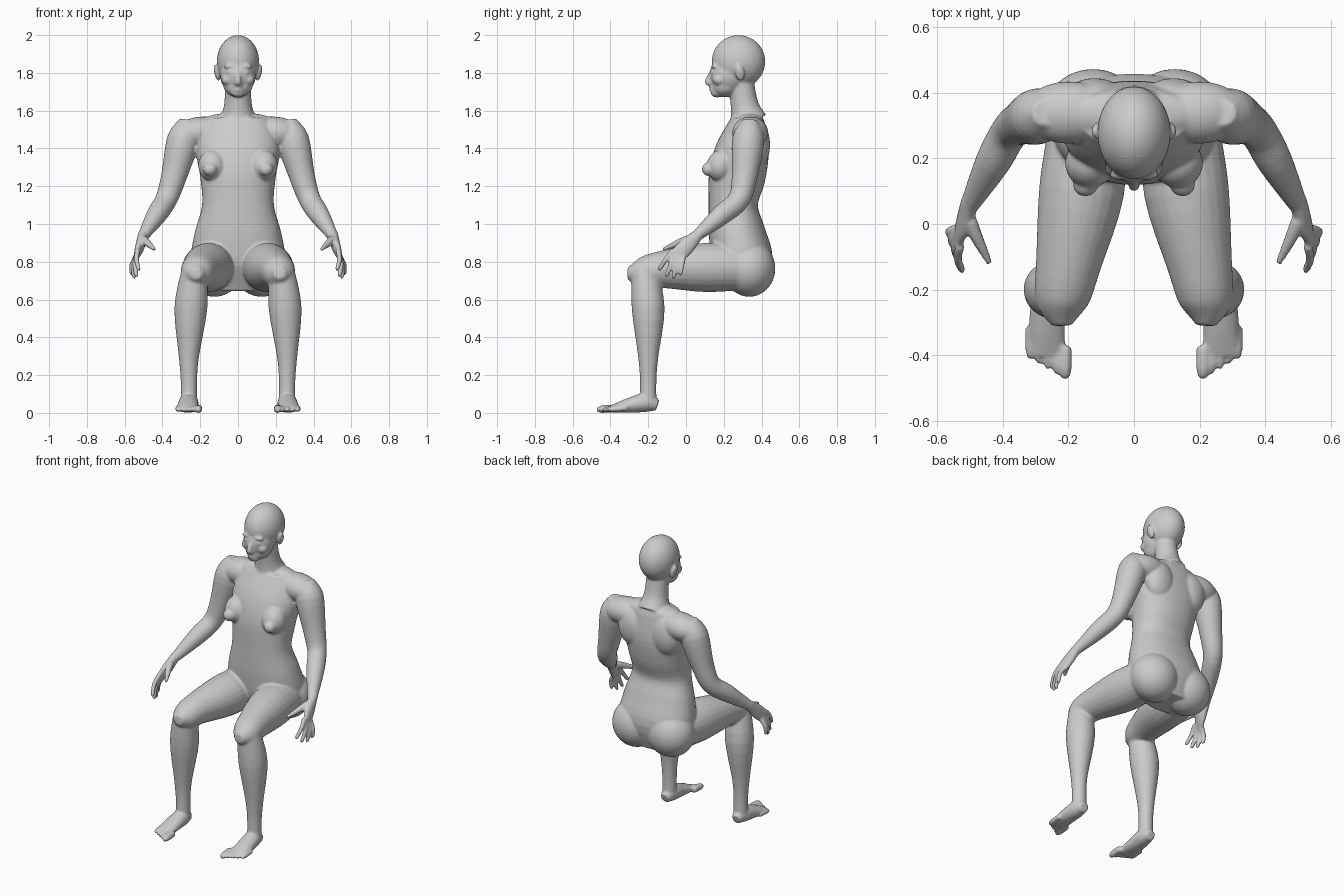
import bpy, bmesh, math
from mathutils import Vector, Matrix

if "Cube" in bpy.data.objects:
    bpy.data.objects.remove(bpy.data.objects["Cube"], do_unlink=True)

bm = bmesh.new()


def spline(a, b, c, d, t):
    """Smooth curve from b to c, with a and d as its neighbours."""
    return b + t / 2 * (c - a + t * (2 * a - 5 * b + 4 * c - d + t * (3 * (b - c) + d - a)))


def squared(value, power):
    return math.copysign(abs(value) ** power, value)


def loft(*rows, power=1, sides=24, steps=4):
    """Closed tube through rows of x, y, z, half width and, if not round, half depth."""
    rows = [Vector(row if len(row) == 5 else (*row, row[-1])) for row in rows]
    padded = [rows[0], *rows, rows[-1]]
    path = [spline(*padded[i:i + 4], s / steps)
            for i in range(len(rows) - 1) for s in range(steps)]
    path.append(rows[-1])
    last = len(path) - 1
    rings = []
    for i, row in enumerate(path):
        along = (path[min(i + 1, last)] - path[max(i - 1, 0)]).to_3d().normalized()
        across = Vector((1, 0, 0))
        across = (across - along * across.dot(along)).normalized()
        upward = along.cross(across)
        ring = []
        for k in range(sides):
            angle = math.tau * k / sides
            offset = across * squared(math.cos(angle), power) * row[3]
            offset += upward * squared(math.sin(angle), power) * row[4]
            ring.append(bm.verts.new(row.to_3d() + offset))
        rings.append(ring)
    for lower, upper in zip(rings, rings[1:]):
        for k in range(sides):
            n = (k + 1) % sides
            bm.faces.new((lower[k], lower[n], upper[n], upper[k]))
    bm.faces.new(reversed(rings[0]))
    bm.faces.new(rings[-1])


def ball(centre, radii, tilt=0, turn=0):
    """Ellipsoid, tilted about x and turned about y."""
    matrix = (Matrix.Translation(centre) @ Matrix.Rotation(turn, 4, 'Y')
              @ Matrix.Rotation(tilt, 4, 'X') @ Matrix.Diagonal((*radii, 1)))
    bmesh.ops.create_uvsphere(bm, u_segments=32, v_segments=20, radius=1, matrix=matrix)


def arm():
    # Shoulder and shoulder blade
    ball((.2, .34, 1.485), (.14, .095, .083), turn=.1)
    ball((.12, .375, 1.42), (.1, .07, .13))
    # Shoulder to wrist
    loft((.27, .34, 1.55, .04), (.29, .33, 1.45, .085), (.34, .31, 1.25, .068),
         (.38, .28, 1.13, .058), (.43, .19, 1.05, .054), (.5, .06, .94, .03))
    # Palm and thumb
    loft((.5, .07, .95, .028), (.52, 0, .88, .024, .045), (.54, -.05, .83, .012, .04))
    loft((.5, .01, .92, .022), (.48, -.04, .9, .02), (.44, -.12, .865, .01), sides=12)
    # Fingers, fanned from first to last
    first_knuckle, last_knuckle = Vector((.53, -.066, .863)), Vector((.54, -.014, .825))
    first_tip, last_tip = Vector((.525, -.145, .755)), Vector((.565, -.03, .73))
    for finger in range(4):
        spread = finger / 3
        knuckle = first_knuckle.lerp(last_knuckle, spread)
        tip = first_tip.lerp(last_tip, spread)
        tip.z -= .03 * math.sin(math.pi * spread)
        middle = knuckle.lerp(tip, .5) + Vector((.01, 0, .005))
        loft((*knuckle, .015), (*middle, .014), (*knuckle.lerp(tip, .93), .012),
             (*tip, .006), sides=12)


def leg():
    # Buttock
    ball((.125, .335, .765), (.15, .138, .15))
    # Thigh and knee
    loft((.14, .3, .77, .12), (.16, .1, .77, .13), (.2, -.12, .76, .1),
         (.22, -.24, .74, .08), (.22, -.31, .74, .03))
    # Shin and calf
    loft((.23, -.22, .75, .07), (.25, -.2, .55, .087), (.26, -.2, .3, .054),
         (.26, -.2, .18, .044), (.26, -.2, .05, .044))
    # Foot
    loft((.26, -.15, .04, .03), (.26, -.21, .055, .05), (.265, -.3, .04, .055, .04),
         (.265, -.4, .02, .056, .018))
    # Toes, big to little
    big_toe, little_toe = Vector((.21, -.473)), Vector((.317, -.412))
    for toe in range(5):
        x, y = big_toe.lerp(little_toe, toe / 4)
        r = .015 if toe else .021
        loft((x, y + .1, .025, r), (x, y + .03, .02, r), (x, y, .014, r / 2), sides=12)


def half_face():
    # Brow, eye, cheek, nostril and ear
    ball((.04, .15, 1.836), (.036, .016, .012), turn=.1)
    ball((.04, .148, 1.803), (.02, .015, .013))
    ball((.054, .175, 1.763), (.034, .034, .03))
    ball((.013, .13, 1.747), (.011, .013, .009))
    ball((.112, .285, 1.8), (.014, .026, .045), tilt=.15, turn=.25)


def half_chest():
    ball((.135, .185, 1.31), (.075, .075, .085), tilt=-.3)
    ball((.148, .118, 1.29), (.038, .034, .036))


# Paired parts, built on the left and copied to the right
for build in (arm, leg, half_face, half_chest):
    build()
copy = bmesh.ops.duplicate(bm, geom=bm.verts[:] + bm.edges[:] + bm.faces[:])["geom"]
for item in copy:
    if isinstance(item, bmesh.types.BMVert):
        item.co.x = -item.co.x
bmesh.ops.reverse_faces(bm, faces=[f for f in copy if isinstance(f, bmesh.types.BMFace)])

# Torso, from evenly spaced rings
middles = (.31, .3, .27, .25, .27, .3, .33)
widths = (.16, .245, .23, .19, .2, .22, .17)
depths = (.1, .16, .15, .13, .15, .14, .09)
loft(*[(0, y, .65 + .15 * i, w, d)
       for i, (y, w, d) in enumerate(zip(middles, widths, depths))], power=.9, sides=40)
# Collar and neck
ball((0, .335, 1.54), (.2, .08, .05))
loft((0, .33, 1.55, .1), (0, .31, 1.63, .074), (0, .29, 1.76, .068))

# Skull, face, jaw and chin
ball((0, .278, 1.86), (.112, .142, .14))
ball((0, .225, 1.79), (.095, .1, .105))
ball((0, .215, 1.735), (.078, .08, .062), tilt=.25)
ball((0, .163, 1.696), (.038, .032, .026))
# Nose and lips
loft((0, .143, 1.815, .012), (0, .115, 1.757, .016), (0, .122, 1.742, .013))
for height in (1.724, 1.709):
    ball((0, .137, height), (.025, .014, .007))

# Fuse the parts into one smooth skin
mesh = bpy.data.meshes.new("body")
bm.to_mesh(mesh)
bm.free()
body = bpy.data.objects.new("body", mesh)
bpy.context.collection.objects.link(body)
bpy.context.view_layer.objects.active = body
body.select_set(True)

skin = body.modifiers.new("skin", 'REMESH')
skin.mode = 'VOXEL'
skin.voxel_size = .0065
soften = body.modifiers.new("soften", 'SMOOTH')
soften.factor = .5
soften.iterations = 8
for modifier in (skin.name, soften.name):
    bpy.ops.object.modifier_apply(modifier=modifier)
bpy.ops.object.shade_smooth()

# Rest the feet on the ground
lowest = min(vertex.co.z for vertex in body.data.vertices)
body.data.transform(Matrix.Translation((0, 0, -lowest)))

grey = bpy.data.materials.new("light grey")
grey.use_nodes = True
colour = (.6, .6, .6, 1)
grey.diffuse_color = colour
grey.node_tree.nodes["Principled BSDF"].inputs["Base Color"].default_value = colour
body.data.materials.clear()
body.data.materials.append(grey)
